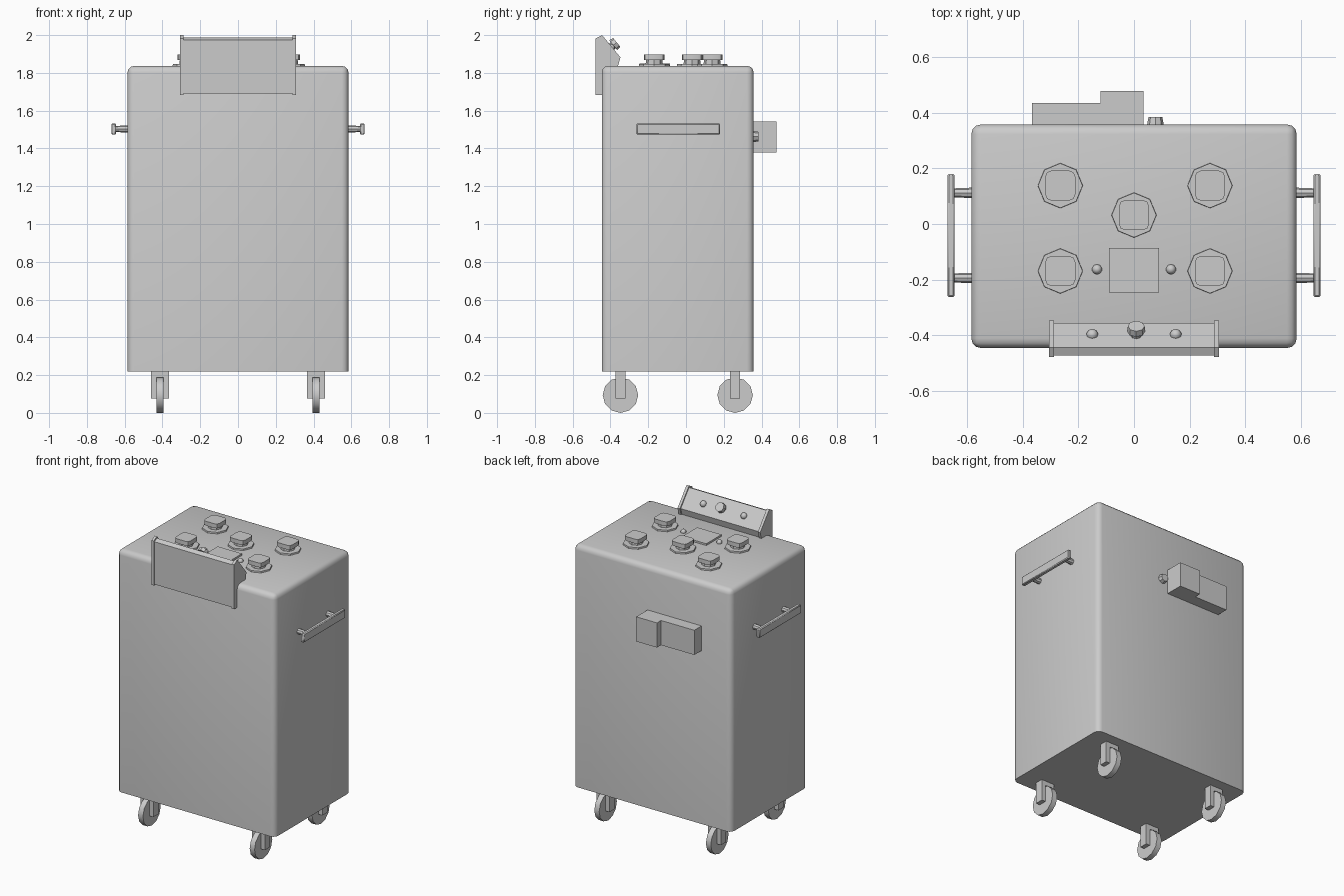
import bpy, bmesh
from math import radians, pi
from mathutils import Vector, Matrix

if "Cube" in bpy.data.objects:
    bpy.data.objects.remove(bpy.data.objects["Cube"])


def finish(name, bm):
    bmesh.ops.recalc_face_normals(bm, faces=bm.faces)
    me = bpy.data.meshes.new(name)
    bm.to_mesh(me)
    bm.free()
    ob = bpy.data.objects.new(name, me)
    bpy.context.collection.objects.link(ob)
    return ob


def box(name, lo, hi, bevel=0, pick=lambda e: True, segs=1):
    bm = bmesh.new()
    lo, hi = Vector(lo), Vector(hi)
    m = Matrix.Translation((lo + hi) / 2) @ Matrix.Diagonal((*(hi - lo), 1))
    bmesh.ops.create_cube(bm, size=1, matrix=m)
    if bevel:
        edges = [e for e in bm.edges if pick(e)]
        bmesh.ops.bevel(bm, geom=edges, offset=bevel, segments=segs, profile=0.5, affect='EDGES')
    return finish(name, bm)


def cyl(name, sides, r1, r2, start, direction, length):
    bm = bmesh.new()
    d = Vector(direction).normalized()
    m = Matrix.Translation(Vector(start) + d * length / 2) @ d.to_track_quat('Z', 'Y').to_matrix().to_4x4()
    bmesh.ops.create_cone(bm, cap_ends=True, segments=sides, radius1=r1, radius2=r2, depth=length, matrix=m)
    return finish(name, bm)


def ball(name, r, loc):
    bm = bmesh.new()
    bmesh.ops.create_uvsphere(bm, u_segments=10, v_segments=6, radius=r, matrix=Matrix.Translation(loc))
    return finish(name, bm)


def prism(name, pts, axis, a, b):
    # profile extruded along x (points are y,z) or z (points are x,y)
    bm = bmesh.new()
    place = (lambda p: (a, *p)) if axis == 'x' else (lambda p: (*p, a))
    f = bm.faces.new([bm.verts.new(place(p)) for p in pts])
    r = bmesh.ops.extrude_face_region(bm, geom=[f])
    vs = [v for v in r['geom'] if isinstance(v, bmesh.types.BMVert)]
    bmesh.ops.translate(bm, verts=vs, vec=(b - a, 0, 0) if axis == 'x' else (0, 0, b - a))
    return finish(name, bm)


# Cabinet: rounded top and upright edges, sharp bottom
TOP = 1.837
box("cabinet", (-0.585, -0.446, 0.218), (0.585, 0.358, TOP), 0.035,
    lambda e: any(v.co.z > 1 for v in e.verts), 3)

# Casters
for sx in (-1, 1):
    for y in (-0.347, 0.26):
        x = 0.413 * sx
        cyl("caster_wheel", 12, 0.094, 0.094, (x - 0.018, y, 0.094), (1, 0, 0), 0.036)
        box("caster_top", (x - 0.048, y - 0.027, 0.188), (x + 0.048, y + 0.027, 0.225))
        for s in (-1, 1):
            a, b = sorted((x + s * 0.019, x + s * 0.048))
            box("caster_fork", (a, y - 0.027, 0.075), (b, y + 0.027, 0.19))

# Side handles
for s in (-1, 1):
    a, b = sorted((s * 0.645, s * 0.671))
    box("handle_bar", (a, -0.262, 1.473), (b, 0.18, 1.532), 0.005)
    for y in (-0.194, 0.112):
        cyl("handle_post", 8, 0.019, 0.016, (s * 0.575, y, 1.503), (s, 0, 0), 0.08)

# Top knobs: octagonal flange, neck, rounded square cap
for x, y in ((-0.265, 0.138), (0.273, 0.138), (0, 0.032), (-0.265, -0.169), (0.273, -0.169)):
    cyl("knob_flange", 8, 0.082, 0.08, (x, y, TOP - 0.01), (0, 0, 1), 0.02)
    cyl("knob_neck", 8, 0.045, 0.043, (x, y, TOP), (0, 0, 1), 0.035)
    box("knob_cap", (x - 0.054, y - 0.054, 1.868), (x + 0.054, y + 0.054, 1.897), 0.022,
        lambda e: abs(e.verts[0].co.z - e.verts[1].co.z) > 0.01, 2)

# Top plate with a small button on each side
box("top_plate", (-0.09, -0.247, TOP - 0.01), (0.09, -0.086, TOP + 0.012))
for x in (-0.133, 0.133):
    ball("top_button", 0.018, (x, -0.163, TOP + 0.004))

# Control panel over the front edge, with end plates
outer = [(-0.478, 1.684), (-0.478, 1.982), (-0.444, 2.0), (-0.347, 1.882), (-0.362, 1.83), (-0.442, 1.8), (-0.442, 1.684)]
inner = [(-0.473, 1.69), (-0.473, 1.975), (-0.444, 1.988), (-0.356, 1.88), (-0.37, 1.83), (-0.442, 1.8), (-0.442, 1.69)]
prism("panel_body", inner, 'x', -0.29, 0.29)
for s in (-1, 1):
    prism("panel_end", outer, 'x', s * 0.288, s * 0.306)

# Panel controls on the sloping face
n = Vector((0, 0.774, 0.632))
c = Vector((0.008, -0.401, 1.934))
cyl("panel_knob_stem", 8, 0.02, 0.02, c - n * 0.01, n, 0.035)
cyl("panel_knob", 8, 0.033, 0.03, c + n * 0.02, n, 0.024)
for x in (-0.15, 0.15):
    ball("panel_button", 0.021, (x, -0.398, 1.932))

# Stepped box and plug on the back
step = [(-0.366, 0.35), (-0.366, 0.435), (-0.12, 0.435), (-0.12, 0.478), (0.034, 0.478), (0.034, 0.35)]
prism("back_box", step, 'z', 1.378, 1.543)
cyl("back_plug", 8, 0.031, 0.025, (0.077, 0.35, 1.463), (0, 1, 0), 0.034)

# Smooth shading with sharp edges kept
bpy.ops.object.select_all(action='SELECT')
bpy.context.view_layer.objects.active = bpy.data.objects["cabinet"]
bpy.ops.object.shade_smooth_by_angle(angle=radians(40))
